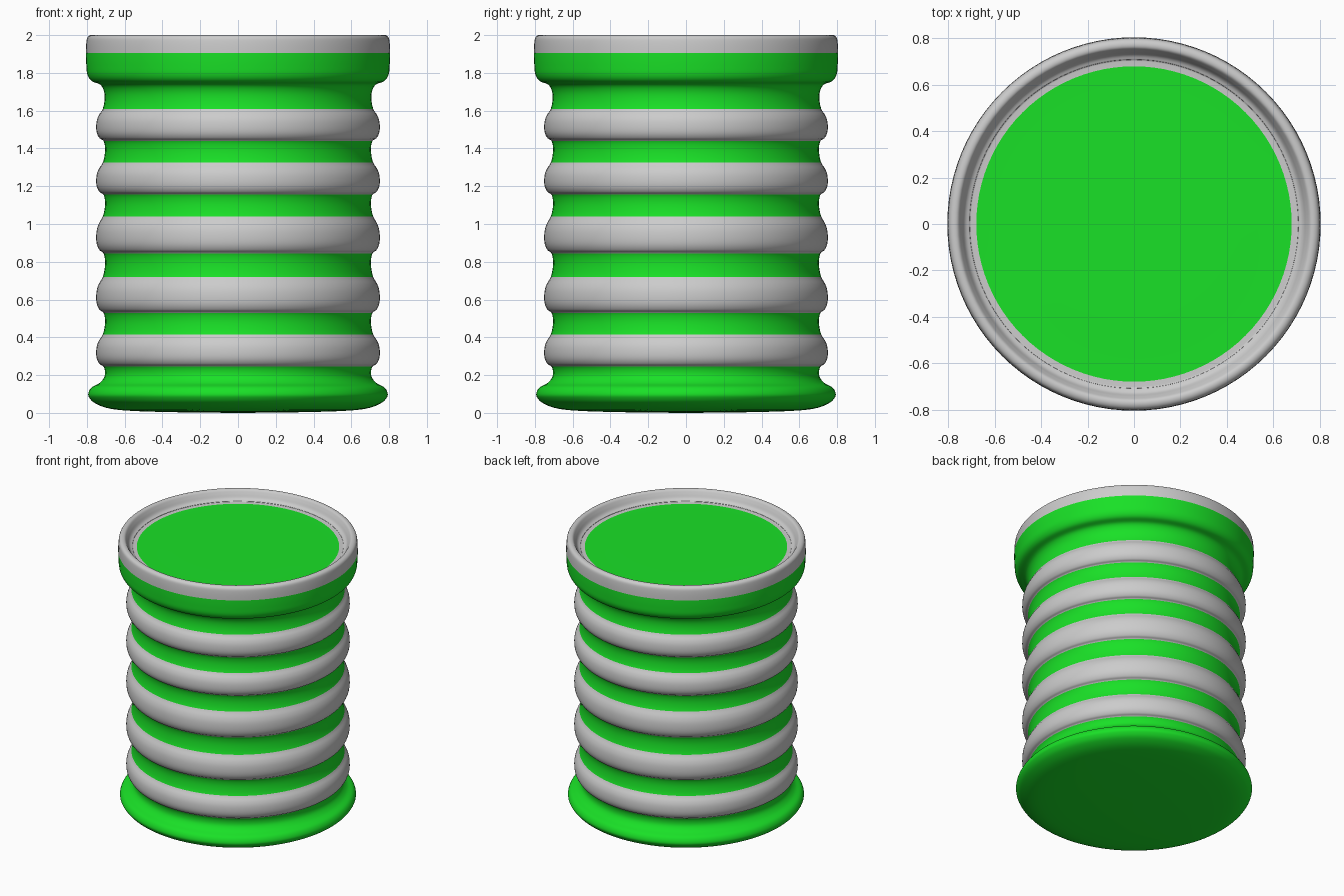
import bpy, bmesh, math

if "Cube" in bpy.data.objects:
    bpy.data.objects.remove(bpy.data.objects["Cube"])

SEGMENTS = 96
STEPS = 5

green = bpy.data.materials.new("green_paint")
green.diffuse_color = (0.01, 0.75, 0.02, 1)
green.use_nodes = True
green.node_tree.nodes["Principled BSDF"].inputs["Base Color"].default_value = green.diffuse_color

# Profile of the whole drum as (radius, height), collected part by part
profile, parts = [], []

def section(name, points, material=None):
    start = max(len(profile) - 1, 0)      # share the seam with the previous part
    profile.extend(points)
    parts.append((name, start, len(profile) - 1, material))

# Flared foot, including the shallow domed underside
section("base_foot", [(0, 0), (0.3, 0.003), (0.55, 0.01), (0.68, 0.023), (0.755, 0.05),
                      (0.787, 0.08), (0.792, 0.105), (0.775, 0.135), (0.735, 0.157),
                      (0.71, 0.185), (0.704, 0.215), (0.712, 0.245)], green)

# Bulging hoops with recessed green grooves between them
hoops = [(0.245, 0.415), (0.53, 0.72), (0.845, 1.04), (1.155, 1.325), (1.44, 1.61)]
hoop_shape = [(0.732, 0.08), (0.746, 0.22), (0.751, 0.40), (0.748, 0.62),
              (0.737, 0.80), (0.716, 1.0)]
for i, (low, high) in enumerate(hoops):
    section(f"hoop_{i + 1}", [(r, low + t * (high - low)) for r, t in hoop_shape])
    if i < len(hoops) - 1:
        top = hoops[i + 1][0]
        gap = top - high
        section(f"groove_{i + 1}", [(0.706, high + gap * 0.35), (0.704, high + gap * 0.7),
                                    (0.712, top)], green)

# Flared collar, grey rim and sunken lid
section("collar", [(0.706, 1.66), (0.71, 1.705), (0.73, 1.738), (0.775, 1.757),
                   (0.797, 1.79), (0.803, 1.84), (0.805, 1.905)], green)
section("rim", [(0.803, 1.96), (0.797, 1.988), (0.78, 2.0), (0.76, 1.997), (0.745, 1.975),
                (0.73, 1.948), (0.71, 1.936), (0.68, 1.93)])
section("lid", [(0.4, 1.93), (0, 1.93)], green)


def spline(i):
    """Smooth (Catmull-Rom) points of the span from profile point i to i + 1."""
    last = len(profile) - 1
    ps = [profile[min(max(k, 0), last)] for k in (i - 1, i, i + 1, i + 2)]
    for s in range(STEPS):
        t = s / STEPS
        yield tuple(0.5 * (2 * b + (c - a) * t + (2 * a - 5 * b + 4 * c - d) * t * t
                           + (3 * b - a - 3 * c + d) * t ** 3) for a, b, c, d in zip(*ps))


def lathe(name, points, material):
    bm = bmesh.new()
    rings = []
    for r, z in points:
        rings.append([bm.verts.new((r * math.cos(a), r * math.sin(a), z))
                      for a in (2 * math.pi * k / SEGMENTS for k in range(SEGMENTS))])
    for lo, hi in zip(rings, rings[1:]):
        for k in range(SEGMENTS):
            n = (k + 1) % SEGMENTS
            bm.faces.new((lo[k], lo[n], hi[n], hi[k]))
    bmesh.ops.remove_doubles(bm, verts=bm.verts, dist=1e-5)
    for f in bm.faces:
        f.smooth = True
    mesh = bpy.data.meshes.new(name)
    bm.to_mesh(mesh)
    bm.free()
    if material:
        mesh.materials.append(material)
    bpy.context.collection.objects.link(bpy.data.objects.new(name, mesh))


for name, start, end, material in parts:
    points = [p for i in range(start, end) for p in spline(i)] + [profile[end]]
    lathe(name, [(max(r, 0), max(z, 0)) for r, z in points], material)
